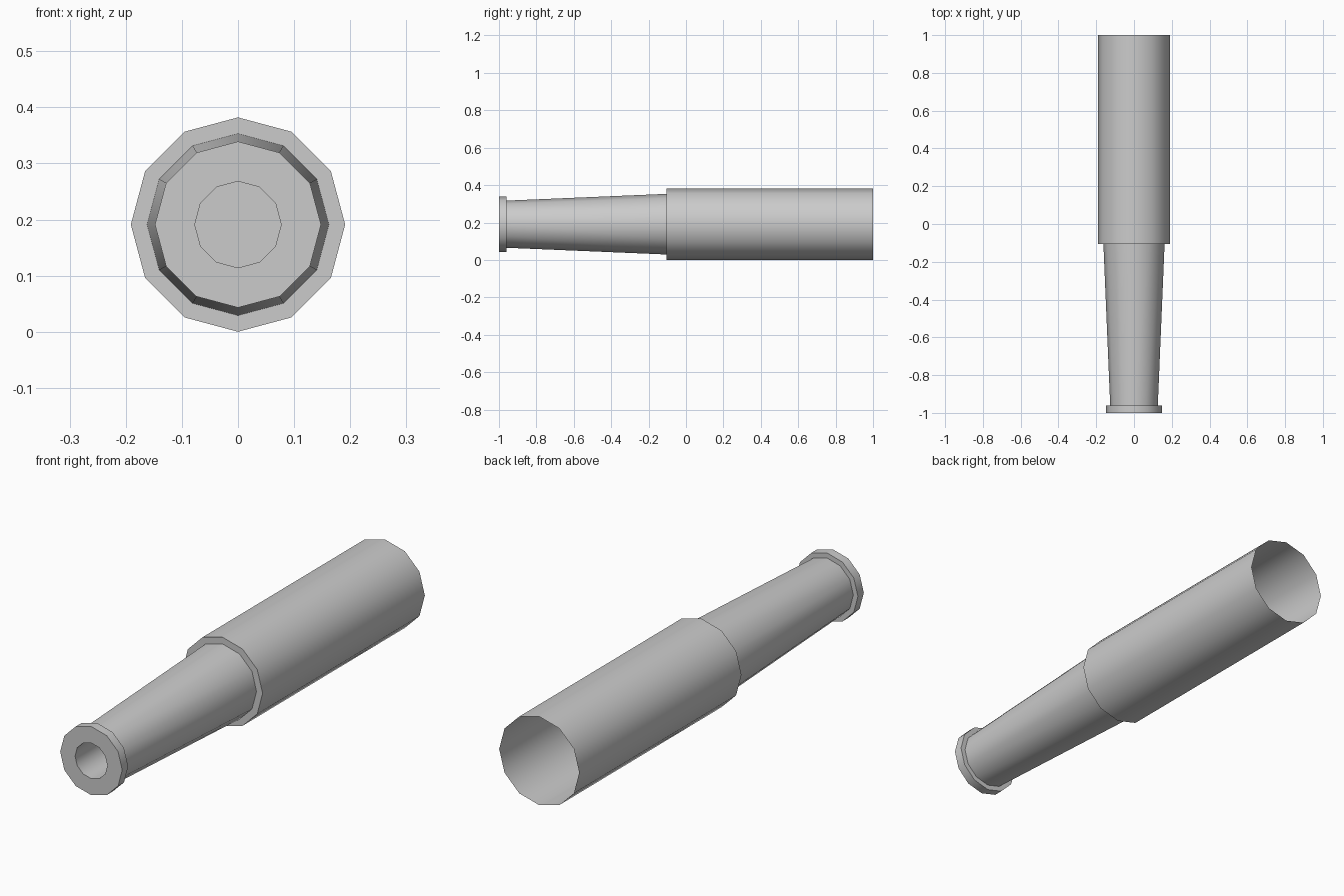
import bpy, bmesh, math

if "Cube" in bpy.data.objects:
    bpy.data.objects.remove(bpy.data.objects["Cube"])

SIDES = 12
CENTRE_Z = 0.191


def lathe(name, profile):
    """Spin (radius, y) points round the y axis; radius 0 closes with a flat cap."""
    bm = bmesh.new()
    rings = []
    for r, y in profile:
        if r == 0:
            continue
        rings.append([bm.verts.new((r * math.sin(2 * math.pi * i / SIDES), y,
                                    CENTRE_Z + r * math.cos(2 * math.pi * i / SIDES)))
                      for i in range(SIDES)])
    for a, b in zip(rings, rings[1:]):
        for i in range(SIDES):
            j = (i + 1) % SIDES
            bm.faces.new((a[i], a[j], b[j], b[i]))
    if profile[0][0] == 0:
        bm.faces.new(rings[0][::-1])
    if profile[-1][0] == 0:
        bm.faces.new(rings[-1])
    bmesh.ops.recalc_face_normals(bm, faces=bm.faces)
    mesh = bpy.data.meshes.new(name)
    bm.to_mesh(mesh)
    bm.free()
    obj = bpy.data.objects.new(name, mesh)
    bpy.context.collection.objects.link(obj)
    bpy.ops.object.select_all(action='DESELECT')
    obj.select_set(True)
    bpy.context.view_layer.objects.active = obj
    bpy.ops.object.shade_smooth_by_angle(angle=math.radians(40))
    return obj


# Wide rear tube, open at the back and closed by its front step
lathe("main_tube", [(0, -0.105), (0.191, -0.105), (0.191, 1.0)])

# Tapered front tube with end collar and a blind bore
lathe("eyepiece_tube", [(0, -0.70), (0.077, -0.70), (0.077, -1.0), (0.148, -1.0),
                        (0.148, -0.96), (0.126, -0.96), (0.162, -0.105)])
